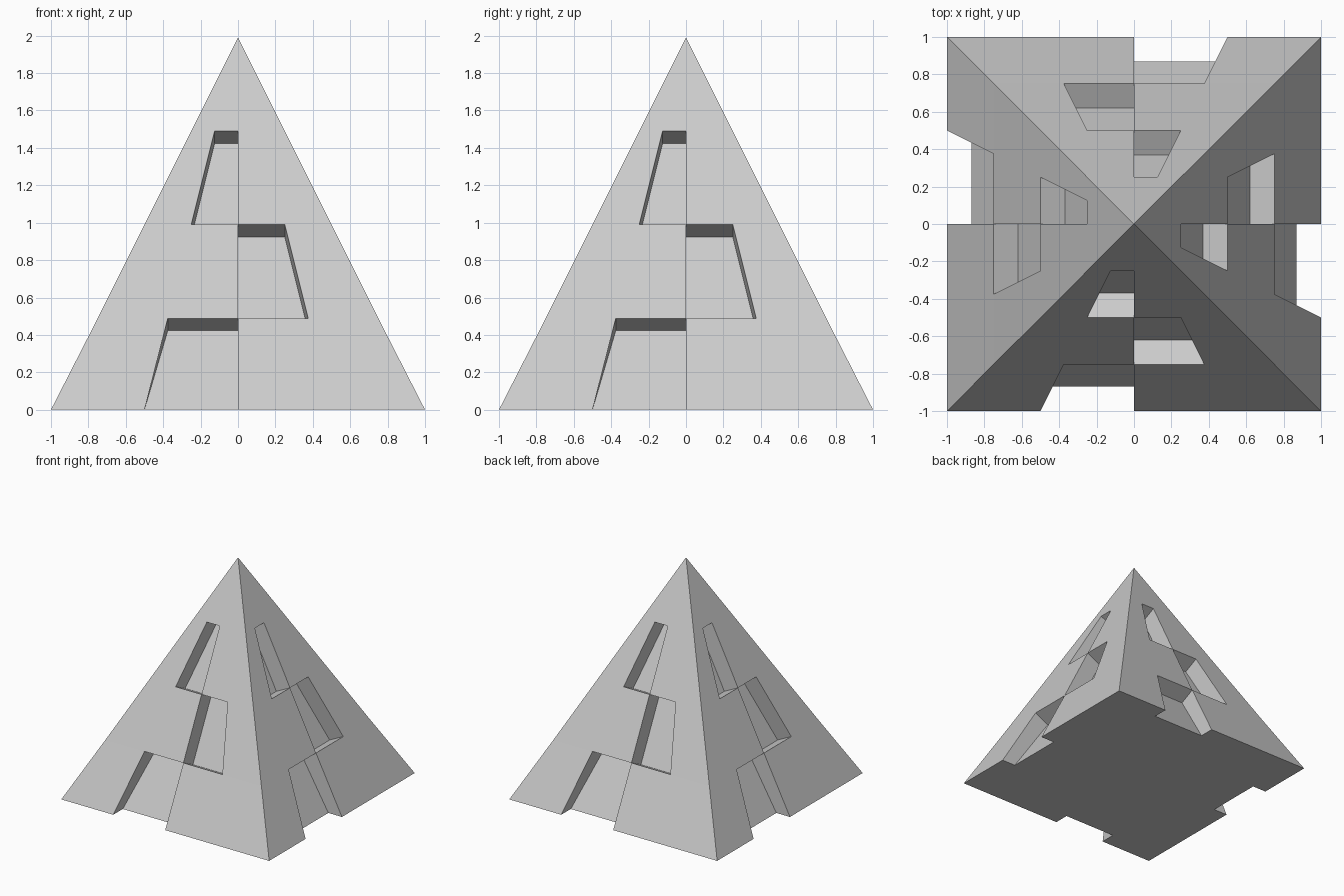
import bpy, bmesh
from mathutils import Vector, Matrix
from math import pi

if "Cube" in bpy.data.objects:
    bpy.data.objects.remove(bpy.data.objects["Cube"])

LEVELS = [(0.0, 1.0), (0.489, 0.75), (0.989, 0.5), (1.489, 0.25), (1.989, 0.0)]  # z, half width
DEPTH = Vector((0, 0.131, -0.065))  # recess direction, square to the face

bm = bmesh.new()


def poly(pts, facing, rot):
    """Add one flat face whose normal points toward 'facing' before rotation."""
    pts = [Vector(p) for p in pts]
    n = Vector()
    for a, b in zip(pts, pts[1:] + pts[:1]):
        n += a.cross(b)
    if n.dot(Vector(facing)) < 0:
        pts.reverse()
    bm.faces.new([bm.verts.new(rot @ p) for p in pts])


def inner(p):
    q = Vector(p) + DEPTH
    q.z = max(q.z, 0)
    return q


def build_side(rot):
    front = (0, -1, 0)
    # three stacked bands with recesses alternating left and right
    for i in range(3):
        (z0, w0), (z1, w1) = LEVELS[i], LEVELS[i + 1]
        s = 1 if i == 1 else -1

        def lo(f):
            return Vector((s * w0 * f, -w0, z0))

        def hi(f):
            return Vector((s * w1 * f, -w1, z1))

        poly([lo(-1), lo(0), hi(0), hi(-1)], front, rot)
        poly([lo(0.5), lo(1), hi(1), hi(0.5)], front, rot)
        a, b, c, d = lo(0), lo(0.5), hi(0.5), hi(0)
        A, B, C, D = map(inner, (a, b, c, d))
        poly([A, B, C, D], front, rot)             # recess floor
        poly([c, d, D, C], (0, 0, -1), rot)        # recess ceiling
        poly([b, c, C, B], (-s, 0, 0), rot)        # slanted wall
        poly([a, d, D, A], (s, 0, 0), rot)         # centre wall
        if i:
            poly([a, b, B, A], (0, 0, 1), rot)     # sill
    # plain tip
    z, w = LEVELS[3]
    poly([(-w, -w, z), (w, -w, z), (0, 0, LEVELS[4][0])], front, rot)


base = []
for k in range(4):
    r = Matrix.Rotation(k * pi / 2, 3, 'Z')
    build_side(r)
    y = -1 + DEPTH.y
    base += [r @ Vector(p) for p in
             ((-1, -1, 0), (-0.5, -1, 0), (-0.5, y, 0), (0, y, 0), (0, -1, 0))]
# notched underside
poly(base, (0, 0, -1), Matrix.Identity(3))

bmesh.ops.remove_doubles(bm, verts=bm.verts, dist=1e-5)
mesh = bpy.data.meshes.new("recessed_pyramid")
bm.to_mesh(mesh)
bm.free()
bpy.context.collection.objects.link(bpy.data.objects.new("recessed_pyramid", mesh))
